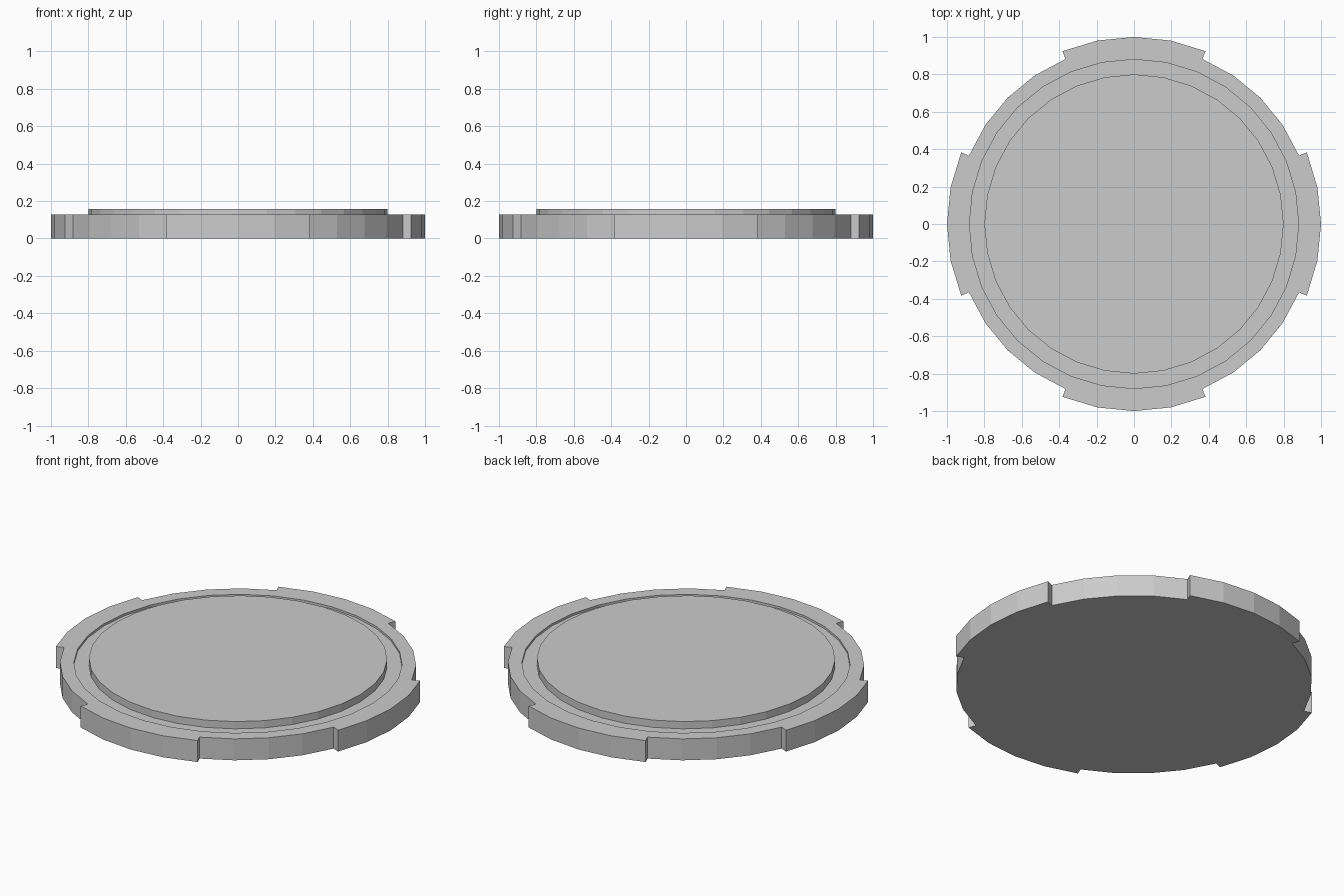
import bpy, bmesh
from math import sin, cos, tau

if "Cube" in bpy.data.objects:
    bpy.data.objects.remove(bpy.data.objects["Cube"])

SEGS = 32
R_TAB, R_BODY, R_GROOVE, R_DISC = 1.0, 0.955, 0.88, 0.80
Z_RIM, Z_GROOVE, Z_TOP = 0.127, 0.114, 0.157

bm = bmesh.new()


def point(r, z, i):
    a = tau * i / SEGS
    return bm.verts.new((r * cos(a), r * sin(a), z))


def strip(profile, i):
    """One lathe segment: a quad for each step of the (radius, height) profile."""
    for (r0, z0), (r1, z1) in zip(profile, profile[1:]):
        bm.faces.new([point(r0, z0, i), point(r0, z0, i + 1),
                      point(r1, z1, i + 1), point(r1, z1, i)])


def step_wall(i):
    """Radial end face of a tab."""
    bm.faces.new([point(r, z, i) for r, z in
                  ((R_BODY, 0), (R_TAB, 0), (R_TAB, Z_RIM), (R_BODY, Z_RIM))])


# Rim top, groove and raised centre
inner = [(R_BODY, Z_RIM), (R_GROOVE, Z_RIM), (R_GROOVE, Z_GROOVE),
         (R_DISC, Z_GROOVE), (R_DISC, Z_TOP)]
# Outer wall, with four wider tabs of four segments each
plain = [(R_BODY, 0), (R_BODY, Z_RIM)]
tab = [(R_BODY, 0), (R_TAB, 0), (R_TAB, Z_RIM), (R_BODY, Z_RIM)]
for i in range(SEGS):
    strip(inner, i)
    strip(tab if (i + 2) % 8 < 4 else plain, i)
for k in range(4):
    step_wall(8 * k - 2)
    step_wall(8 * k + 2)

# Flat underside and top of the raised centre
bm.faces.new([point(R_BODY, 0, i) for i in range(SEGS)])
bm.faces.new([point(R_DISC, Z_TOP, i) for i in range(SEGS)])

bmesh.ops.remove_doubles(bm, verts=bm.verts, dist=1e-5)
bmesh.ops.recalc_face_normals(bm, faces=bm.faces)
mesh = bpy.data.meshes.new("tabbed_disc")
bm.to_mesh(mesh)
bm.free()
bpy.context.collection.objects.link(bpy.data.objects.new("tabbed_disc", mesh))
